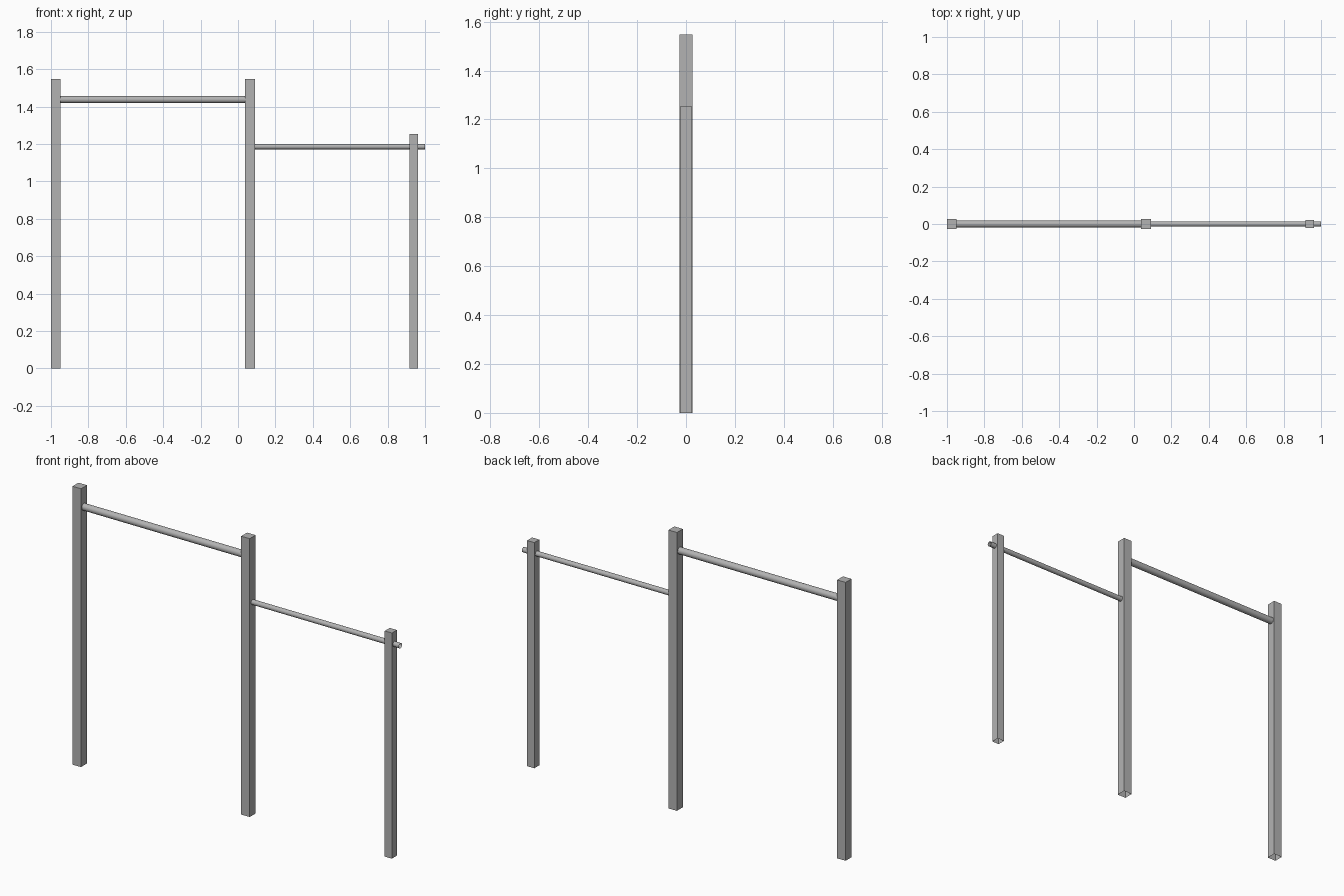
import bpy, bmesh, math
from mathutils import Matrix

cube = bpy.data.objects.get("Cube")
if cube:
    bpy.data.objects.remove(cube, do_unlink=True)

GREY = (0.45, 0.45, 0.45, 1)
metal = bpy.data.materials.new("grey_metal")
metal.use_nodes = True
metal.diffuse_color = GREY
metal.node_tree.nodes["Principled BSDF"].inputs["Base Color"].default_value = GREY


def finish(name, bm, smooth=False):
    mesh = bpy.data.meshes.new(name)
    for face in bm.faces:
        face.smooth = smooth
    bm.to_mesh(mesh)
    bm.free()
    mesh.materials.append(metal)
    obj = bpy.data.objects.new(name, mesh)
    bpy.context.collection.objects.link(obj)


def post(name, x, width, height):
    """Square post, open underneath."""
    bm = bmesh.new()
    place = Matrix.Translation((x, 0, height / 2)) @ Matrix.Diagonal((width, width, height, 1))
    bmesh.ops.create_cube(bm, size=1, matrix=place)
    bm.normal_update()
    bottom = [f for f in bm.faces if f.normal.z < -0.5]
    bmesh.ops.delete(bm, geom=bottom, context='FACES_ONLY')
    finish(name, bm)


def bar(name, x0, x1, z, radius):
    """Horizontal round tube with open ends."""
    bm = bmesh.new()
    place = Matrix.Translation(((x0 + x1) / 2, 0, z)) @ Matrix.Rotation(math.pi / 2, 4, 'Y')
    bmesh.ops.create_cone(bm, cap_ends=False, segments=24, radius1=radius,
                          radius2=radius, depth=x1 - x0, matrix=place)
    finish(name, bm, smooth=True)


# Posts
post("right_post", -0.974, 0.052, 1.548)
post("middle_post", 0.064, 0.052, 1.548)
post("left_post", 0.94, 0.044, 1.255)

# Pull-up bars
bar("high_bar", -0.95, 0.04, 1.438, 0.019)
bar("low_bar", 0.088, 1.0, 1.186, 0.014)
